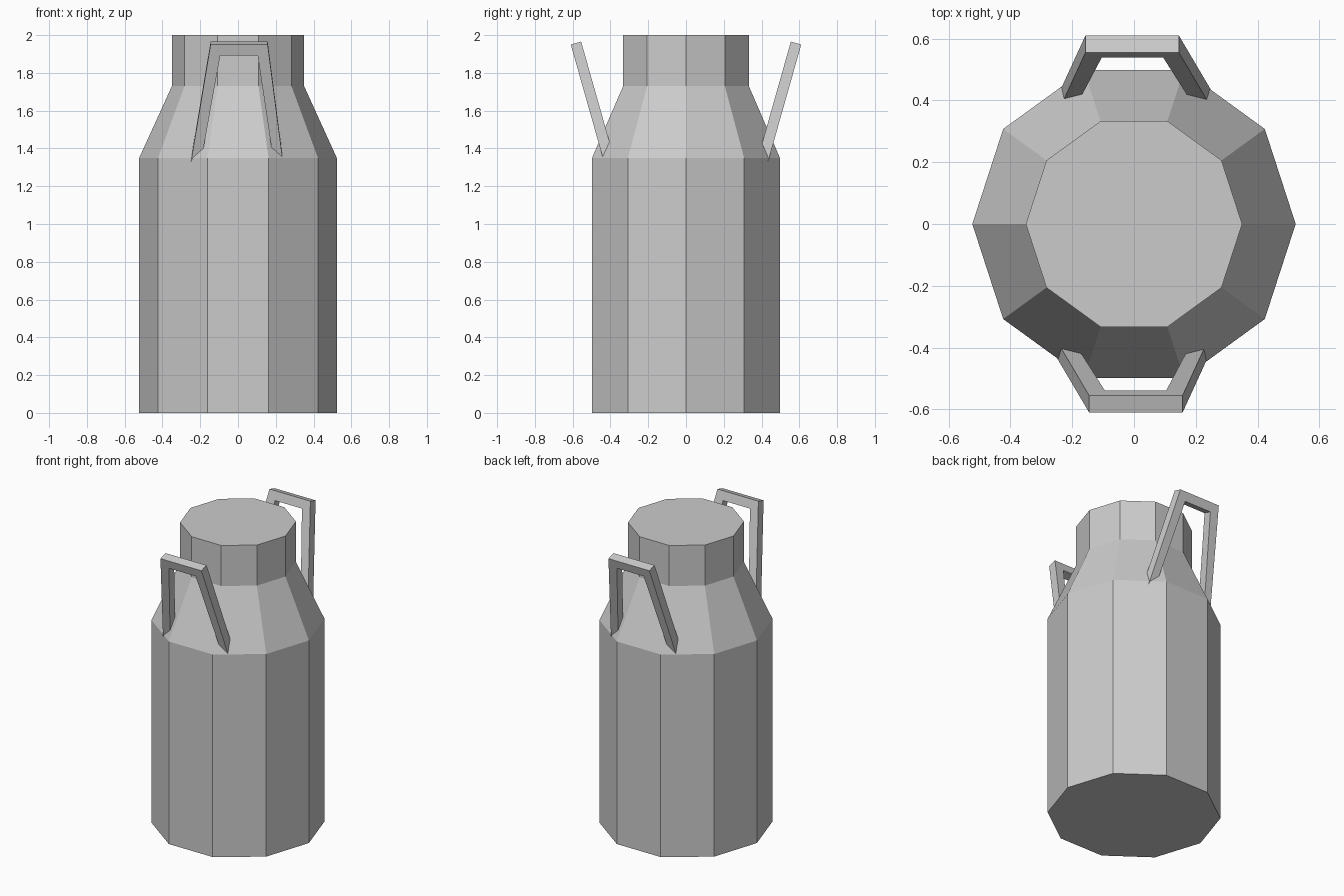
import bpy, bmesh, math

cube = bpy.data.objects.get("Cube")
if cube:
    bpy.data.objects.remove(cube, do_unlink=True)

GREY = (0.6, 0.6, 0.6, 1.0)
metal = bpy.data.materials.new("light_grey_metal")
metal.use_nodes = True
metal.diffuse_color = GREY
metal.node_tree.nodes["Principled BSDF"].inputs["Base Color"].default_value = GREY


def add_object(name, bm):
    bmesh.ops.recalc_face_normals(bm, faces=bm.faces[:])
    mesh = bpy.data.meshes.new(name)
    bm.to_mesh(mesh)
    bm.free()
    mesh.materials.append(metal)
    obj = bpy.data.objects.new(name, mesh)
    bpy.context.collection.objects.link(obj)
    return obj


# Ten-sided can: straight body, sloping shoulder, narrow neck
SIDES = 10
PROFILE = [(0.523, 0.0), (0.523, 1.35), (0.35, 1.73), (0.35, 2.0)]
bm = bmesh.new()
rings = []
for radius, z in PROFILE:
    angles = [math.tau * i / SIDES for i in range(SIDES)]
    rings.append([bm.verts.new((radius * math.cos(a), radius * math.sin(a), z))
                  for a in angles])
for low, high in zip(rings, rings[1:]):
    for i in range(SIDES):
        j = (i + 1) % SIDES
        bm.faces.new((low[i], low[j], high[j], high[i]))
bm.faces.new(rings[0])
bm.faces.new(rings[-1])
add_object("can_body", bm)

# Handle outline (x, z), its feet buried in the body
OUTER = [(-0.262, 1.25), (-0.145, 1.95), (0.157, 1.95), (0.248, 1.25)]
INNER = [(-0.21, 1.25), (-0.094, 1.893), (0.104, 1.893), (0.2, 1.25)]
LEAN = 0.283          # outward lean per unit of height
THICKNESS = 0.057


def add_handle(name, turn):
    """Flat frame leaning outward; turn is 1 for front, -1 for back."""
    bm = bmesh.new()
    tilt = math.atan(LEAN)
    dy, dz = THICKNESS * math.cos(tilt), THICKNESS * math.sin(tilt)

    def layer(points, depth):
        return [bm.verts.new((turn * x,
                              turn * (-0.61 + LEAN * (1.95 - z) + depth * dy),
                              z + depth * dz)) for x, z in points]

    of, nf = layer(OUTER, 0), layer(INNER, 0)
    ob, nb = layer(OUTER, 1), layer(INNER, 1)
    for a, b in ((of, nf), (nf, nb), (nb, ob), (ob, of)):
        for i in range(3):
            bm.faces.new((a[i], a[i + 1], b[i + 1], b[i]))
    for i in (0, 3):
        bm.faces.new((of[i], nf[i], nb[i], ob[i]))
    add_object(name, bm)


add_handle("front_handle", 1)
add_handle("back_handle", -1)
